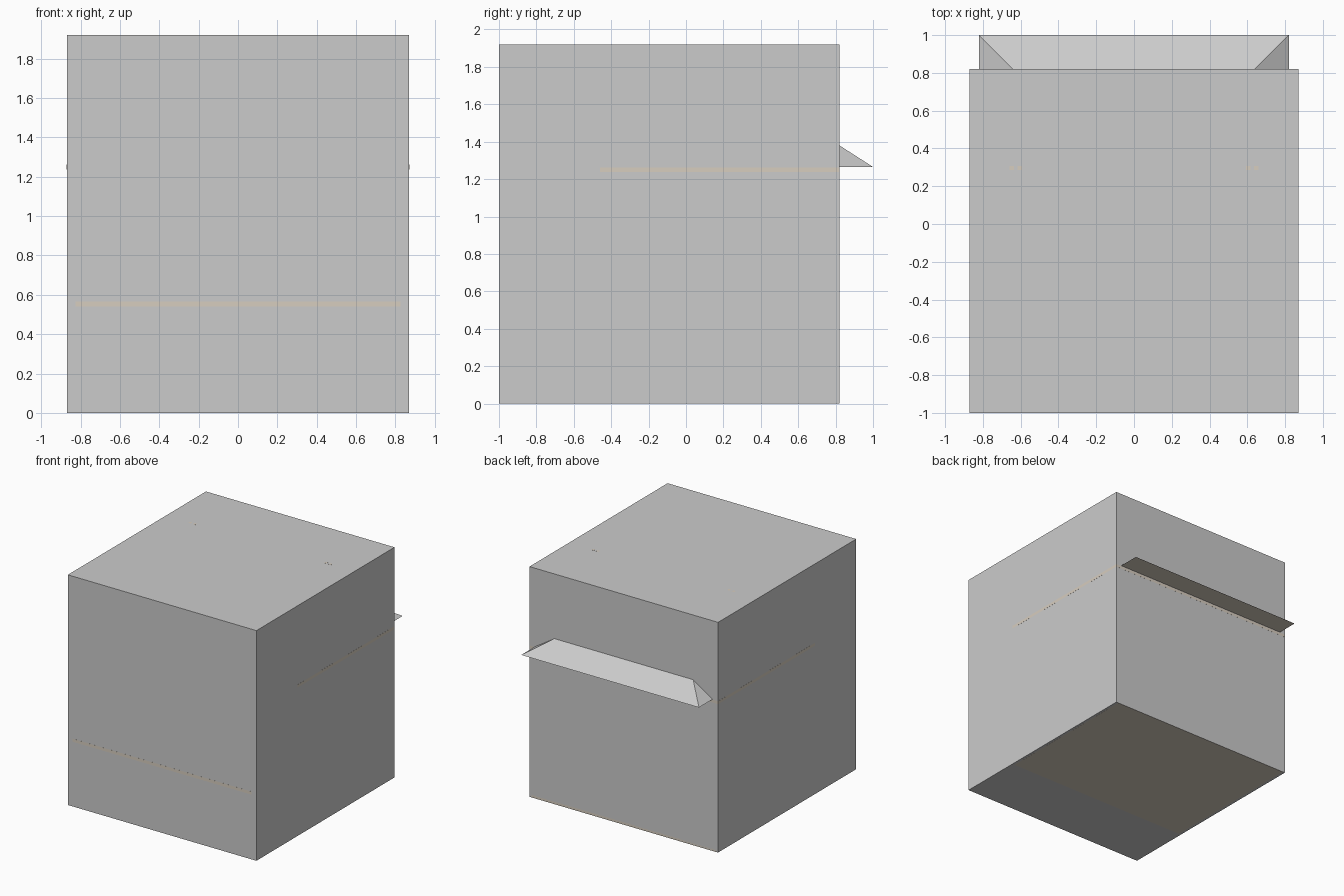
import bpy, bmesh

if "Cube" in bpy.data.objects:
    bpy.data.objects.remove(bpy.data.objects["Cube"])

tan = bpy.data.materials.new("tan")
tan.diffuse_color = (0.68, 0.61, 0.52, 1)
tan.use_nodes = True
tan.node_tree.nodes["Principled BSDF"].inputs["Base Color"].default_value = tan.diffuse_color
E = 0.0005  # trims sit just proud of the block


def box(name, x0, x1, y0, y1, z0, z1, mat=None):
    me = bpy.data.meshes.new(name)
    bm = bmesh.new()
    bmesh.ops.create_cube(bm, size=1)
    for v in bm.verts:
        v.co = (x1 if v.co.x > 0 else x0,
                y1 if v.co.y > 0 else y0,
                z1 if v.co.z > 0 else z0)
    bm.to_mesh(me)
    bm.free()
    if mat:
        me.materials.append(mat)
    ob = bpy.data.objects.new(name, me)
    bpy.context.collection.objects.link(ob)
    return ob


# main block
box("main_block", -0.87, 0.87, -1, 0.82, 0, 1.92)

# tan slabs whose edges show as thin bands on the block
box("eave_slab", -0.87 - E, 0.87 + E, -0.46, 0.82 + E, 1.238, 1.262, tan)
box("porch_slab", -0.825, 0.825, -1 - E, -0.46, 0.54, 0.565, tan)
box("floor_slab", -0.85, 0.85, -0.46, 0.82, -E, 0.02, tan)

# chimney pots, flush with the top
for side in (-1, 1):
    for i, x in enumerate((0.605, 0.647)):
        c = side * x
        box(f"chimney_pot_{side}_{i}", c - 0.011, c + 0.011, 0.285, 0.307,
            1.6, 1.92 + E, tan)

# hipped roof whose rear eave projects through the back
me = bpy.data.meshes.new("hipped_roof")
roof_points = [(-0.82, -0.64, 1.265), (0.82, -0.64, 1.265),
               (0.82, 1, 1.265), (-0.82, 1, 1.265), (0, 0.18, 1.79)]
me.from_pydata(roof_points, [], [(0, 1, 4), (1, 2, 4), (2, 3, 4), (3, 0, 4), (3, 2, 1, 0)])
me.materials.append(None)
me.materials.append(tan)
me.polygons[4].material_index = 1  # soffit
bpy.context.collection.objects.link(bpy.data.objects.new("hipped_roof", me))
